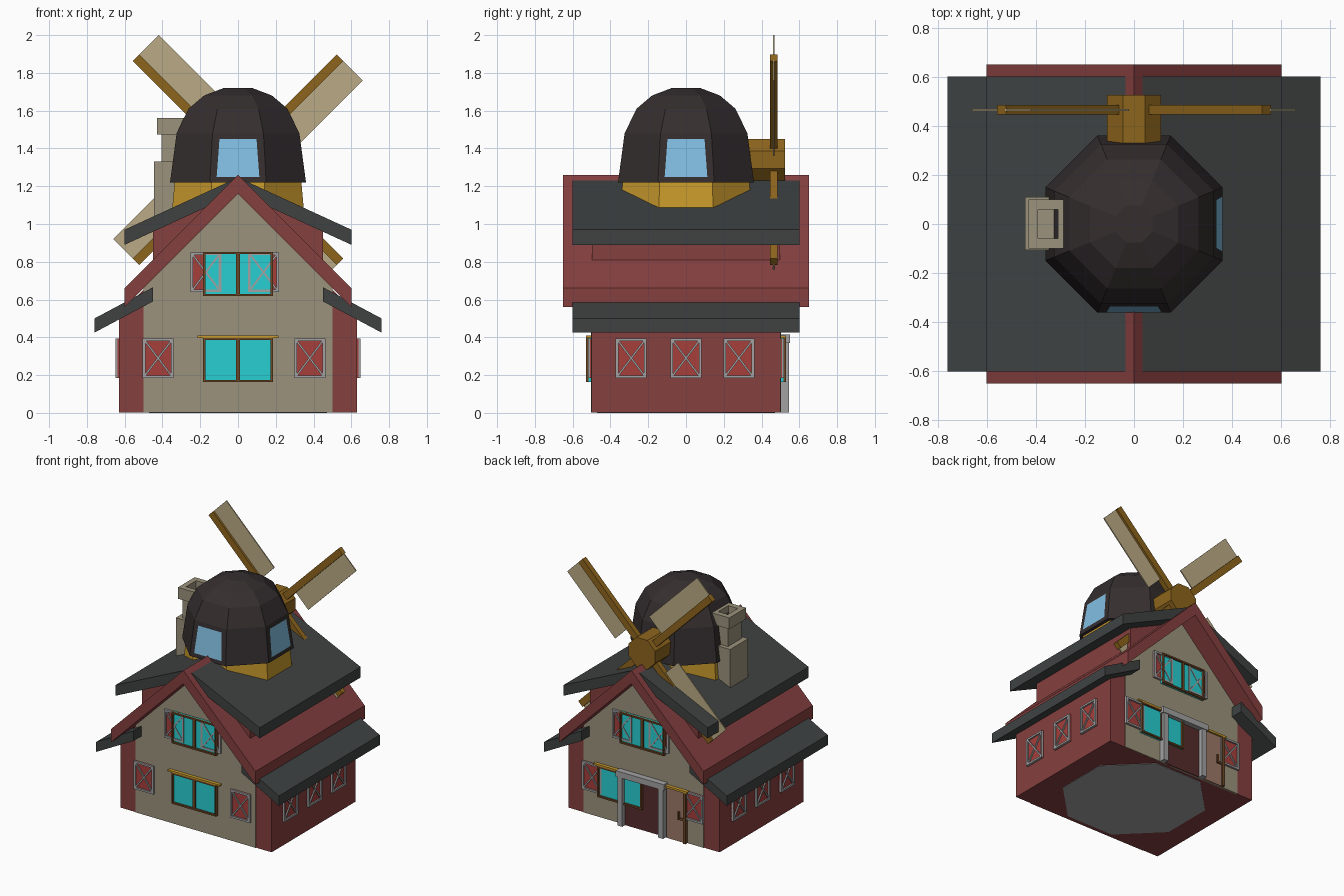
import bpy, bmesh, math
from mathutils import Matrix, Vector

if "Cube" in bpy.data.objects:
    bpy.data.objects.remove(bpy.data.objects["Cube"])


def mat(name, r, g, b):
    m = bpy.data.materials.new(name)
    m.diffuse_color = (r, g, b, 1)
    m.use_nodes = True
    m.node_tree.nodes["Principled BSDF"].inputs["Base Color"].default_value = m.diffuse_color
    return m


RED = mat("red_paint", .24, .05, .05)
SHUT = mat("shutter_red", .38, .05, .045)
PLASTER = mat("plaster", .33, .29, .20)
SLATE = mat("slate", .05, .055, .055)
DOME = mat("dome_dark", .035, .027, .028)
GOLD = mat("gold_wood", .58, .32, .025)
WOOD = mat("brown_wood", .27, .13, .012)
FRAME = mat("window_wood", .16, .065, .02)
CYAN = mat("cyan_glass", .02, .62, .64)
SKY = mat("sky_glass", .22, .52, .76)
TRIM = mat("grey_trim", .36, .36, .37)
SAIL = mat("sail_cloth", .50, .41, .24)
DOOR = mat("door_wood", .33, .19, .14)
DARK = mat("dark_red", .09, .025, .025)


def finish(name, bm, m, xf=None):
    bmesh.ops.recalc_face_normals(bm, faces=bm.faces)
    if xf is not None:
        bm.transform(xf)
    me = bpy.data.meshes.new(name)
    bm.to_mesh(me)
    bm.free()
    me.materials.append(m)
    ob = bpy.data.objects.new(name, me)
    bpy.context.collection.objects.link(ob)
    return ob


def add_box(bm, lo, hi, xf=None):
    lo, hi = Vector(lo), Vector(hi)
    t = Matrix.Translation((lo + hi) / 2) @ Matrix.Diagonal((*(hi - lo), 1))
    bmesh.ops.create_cube(bm, size=1, matrix=(xf @ t) if xf else t)


def boxes(name, items, m, xf=None):
    bm = bmesh.new()
    for lo, hi in items:
        add_box(bm, lo, hi)
    return finish(name, bm, m, xf)


def prism(name, pts, y0, y1, m, xf=None):
    """Extrude an (x, z) profile along y."""
    bm = bmesh.new()
    f = bm.faces.new([bm.verts.new((x, y0, z)) for x, z in pts])
    ext = bmesh.ops.extrude_face_region(bm, geom=[f])
    vs = [v for v in ext["geom"] if isinstance(v, bmesh.types.BMVert)]
    bmesh.ops.translate(bm, verts=vs, vec=(0, y1 - y0, 0))
    return finish(name, bm, m, xf)


def octagon(name, rings, m, xf=None):
    """Stack of octagons given as (apothem, z), flat sides on the axes."""
    bm = bmesh.new()
    loops = []
    for a, z in rings:
        r = a / math.cos(math.pi / 8)
        loops.append([bm.verts.new((r * math.cos((k + .5) * math.pi / 4),
                                    r * math.sin((k + .5) * math.pi / 4), z)) for k in range(8)])
    for p, q in zip(loops, loops[1:]):
        for k in range(8):
            bm.faces.new((p[k], p[(k + 1) % 8], q[(k + 1) % 8], q[k]))
    bm.faces.new(loops[0])
    bm.faces.new(loops[-1])
    return finish(name, bm, m, xf)


def facing(deg, u=0, z=0, d=0):
    """Wall frame: local x along the wall, -y outward, wall at distance d."""
    return Matrix.Rotation(math.radians(deg), 4, 'Z') @ Matrix.Translation((u, -d, z))


# House body, upper storey under the slate roof, floor disc
prism("house_body", [(-.63, .003), (.63, .003), (.63, .52), (0, 1.16), (-.63, .52)], -.5, .5, RED)
prism("upper_storey", [(-.45, .6), (.45, .6), (.45, .98), (0, 1.17), (-.45, .98)], -.498, .498, RED)
octagon("floor_disc", [(.47, 0), (.47, .01)], TRIM)
for side, deg in (("front", 0), ("back", 180)):
    prism(side + "_plaster", [(-.5, .003), (.5, .003), (.5, .66), (0, 1.16), (-.5, .66)],
          -.504, -.49, PLASTER, facing(deg))

# Roofs: red gable, slate slabs above it and slate eaves below it
prism("gable_roof", [(-.6, .56), (0, 1.16), (.6, .56), (.6, .66), (0, 1.26), (-.6, .66)], -.65, .65, RED)
for s, side in ((1, "right"), (-1, "left")):
    prism(side + "_slate_roof", [(s * .035, 1.23), (s * .6, .97), (s * .6, .89), (s * .035, 1.15)],
          -.6, .6, SLATE)
    prism(side + "_slate_eave", [(s * .45, .665), (s * .76, .50), (s * .76, .425), (s * .45, .59)],
          -.6, .6, SLATE)

# Tower and faceted dome
octagon("tower", [(.36, .95), (.335, 1.225)], GOLD)
octagon("tower_dome", [(.36, 1.22), (.325, 1.48), (.262, 1.61), (.18, 1.68), (.075, 1.72)], DOME)
for side, deg in (("front", 0), ("right", 90)):
    bm = bmesh.new()
    slope = .035 / .26
    pts = [(-.113, 1.25), (.113, 1.25), (.098, 1.45), (-.098, 1.45)]
    bm.faces.new([bm.verts.new((x, -(.364 - (z - 1.22) * slope), z)) for x, z in pts])
    finish(side + "_dome_window", bm, SKY, facing(deg))

# Chimney with open cap
boxes("chimney", [((-.444, -.105, .9), (-.26, .11, 1.33)),
                  ((-.405, -.08, 1.33), (-.29, .08, 1.48))], PLASTER)
boxes("chimney_cap", [((-.43, -.10, 1.475), (-.39, .10, 1.56)), ((-.31, -.10, 1.475), (-.27, .10, 1.56)),
                      ((-.39, -.10, 1.475), (-.31, -.06, 1.56)), ((-.39, .06, 1.475), (-.31, .10, 1.56))],
      PLASTER)

# Windmill hub, arms and sails at the back
octagon("windmill_hub", [(.11, -.525), (.11, -.28)], WOOD,
        Matrix.Translation((0, 0, 1.34)) @ Matrix.Rotation(math.pi / 2, 4, 'X'))
for k in range(4):
    xf = Matrix.Translation((0, .465, 1.34)) @ Matrix.Rotation(math.radians(45 + 90 * k), 4, 'Y')
    boxes(f"windmill_arm_{k}", [((.05, -.02, -.025), (.763, .02, .025))], WOOD, xf)
    boxes(f"windmill_sail_{k}", [((.2, -.004, -.17), (.764, .004, -.02))], SAIL, xf)
    # sails trail clockwise seen from the front


def shutter(name, xf):
    w, h, t = .082, .105, .014
    boxes(name + "_panel", [((-w, -.007, -h), (w, 0, h))], SHUT, xf)
    bm = bmesh.new()
    for s in (-1, 1):
        add_box(bm, (s * w - t * (s > 0), -.018, -h), (s * w + t * (s < 0), 0, h))
        add_box(bm, (-w, -.018, s * h - t * (s > 0)), (w, 0, s * h + t * (s < 0)))
        rot = Matrix.Rotation(s * math.atan2(h - .01, w - .01), 4, 'Y')
        add_box(bm, (-.12, -.016, -.005), (.12, 0, .005), rot)
    finish(name + "_frame", bm, TRIM, xf)


def window(name, xf, lintel):
    w, h, t = .185, .117, .012
    boxes(name + "_glass", [((-w, -.013, -h), (w, 0, h))], CYAN, xf)
    boxes(name + "_frame", [((-w, -.027, -h), (-w + t, 0, h)), ((w - t, -.027, -h), (w, 0, h)),
                            ((-w, -.027, -h), (w, 0, -h + t)), ((-w, -.027, h - t), (w, 0, h)),
                            ((-.01, -.024, -h), (.01, 0, h))], FRAME, xf)
    if lintel:
        boxes(name + "_lintel", [((-.215, -.027, h), (.215, 0, h + .012))], GOLD, xf)


# Windows and shutters on the gable walls
for side, deg, off in (("front", 0, 0), ("back", 180, -.185)):
    window(side + "_upper_window", facing(deg, 0, .735, .502), False)
    window(side + "_lower_window", facing(deg, off, .28, .502), True)
    for n, u, z in (("upper_a", -.17, .745), ("upper_b", .135, .745),
                    ("lower_a", -.423, .29), ("lower_b", .38 if deg == 0 else .42, .29)):
        shutter(f"{side}_shutter_{n}", facing(deg, u, z, .502))

# Shutters on the side walls
for side, deg, s in (("right", 90, 1), ("left", -90, -1)):
    for k, y in enumerate((-.29, 0, .28)):
        shutter(f"{side}_shutter_{k}", facing(deg, s * y, .29, .63))

# Back doorway: portal, dark door, side door with edge bar and handle
boxes("door_portal", [((-.19, .5, .003), (-.15, .545, .37)), ((.15, .5, .003), (.19, .545, .37)),
                      ((-.2, .5, .37), (.2, .55, .415))], TRIM)
boxes("dark_door", [((-.15, .5, .003), (.15, .51, .37))], DARK)
boxes("side_door", [((-.345, .5, .003), (-.2, .515, .385))], DOOR)
boxes("side_door_trim", [((-.365, .5, .003), (-.345, .53, .385)), ((-.345, .5, .17), (-.3, .525, .185)),
                         ((-.31, .5, .17), (-.3, .53, .23))], FRAME)
boxes("side_door_lintel", [((-.38, .5, .385), (-.19, .53, .4))], GOLD)
